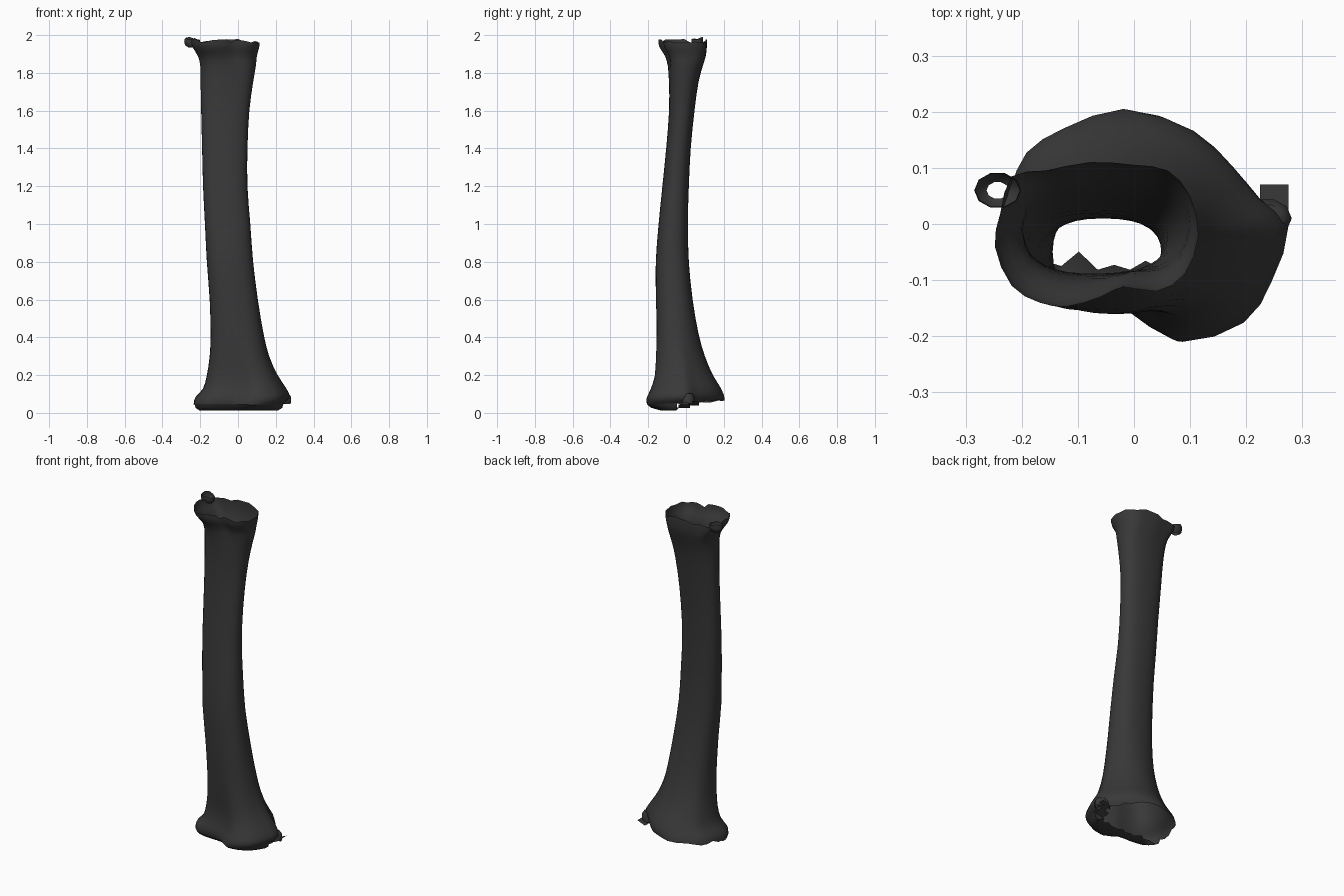
import bpy, bmesh, math, random
from mathutils import Vector

if "Cube" in bpy.data.objects:
    bpy.data.objects.remove(bpy.data.objects["Cube"])

random.seed(4)
mat = bpy.data.materials.new("dark_grey")
mat.diffuse_color = (0.04, 0.04, 0.04, 1)
mat.use_nodes = True
mat.node_tree.nodes["Principled BSDF"].inputs["Base Color"].default_value = mat.diffuse_color


def catmull(pts, closed, n=2):
    """Smooth resampling of a row of vectors."""
    m, out = len(pts), []
    get = (lambda i: pts[i % m]) if closed else (lambda i: pts[max(0, min(m - 1, i))])
    for i in range(m if closed else m - 1):
        a, b, c, d = (get(i + k) for k in (-1, 0, 1, 2))
        for s in range(n):
            t = s / n
            out.append(0.5 * (2 * b + (c - a) * t + (2 * a - 5 * b + 4 * c - d) * t * t
                              + (3 * b - a - 3 * c + d) * t ** 3))
    if not closed:
        out.append(pts[-1])
    return out


def sheet(name, rows, closed):
    """Skin rows of points into a smooth open surface."""
    bm = bmesh.new()
    grid = [[bm.verts.new(p) for p in r] for r in rows]
    n = len(rows[0])
    for a, b in zip(grid, grid[1:]):
        for j in range(n if closed else n - 1):
            k = (j + 1) % n
            bm.faces.new((a[j], a[k], b[k], b[j]))
    me = bpy.data.meshes.new(name)
    bm.to_mesh(me)
    bm.free()
    me.materials.append(mat)
    ob = bpy.data.objects.new(name, me)
    bpy.context.collection.objects.link(ob)
    bpy.context.view_layer.objects.active = ob
    ob.select_set(True)
    bpy.ops.object.shade_smooth_by_angle(angle=math.radians(50))
    ob.select_set(False)
    return ob


# outlines of the two joint ends, counter-clockwise from +x
LOW = [(.27, 0), (.22, .05), (.17, .11), (.10, .175), (-.01, .21), (-.12, .175), (-.19, .13), (-.22, .06),
       (-.235, -.02), (-.22, -.09), (-.17, -.14), (-.08, -.155), (0, -.16), (.08, -.21), (.19, -.175), (.24, -.10)]
TOP = [(.115, -.02), (.10, .05), (.06, .095), (0, .105), (-.08, .11), (-.16, .095), (-.22, .085), (-.24, .02),
       (-.25, -.04), (-.22, -.11), (-.17, -.14), (-.12, -.147), (-.06, -.13), (-.02, -.112), (.04, -.12), (.09, -.09)]


def unit(outline):
    xs, ys = zip(*outline)
    return [Vector(((x - min(xs)) / (max(xs) - min(xs)) * 2 - 1,
                    (y - min(ys)) / (max(ys) - min(ys)) * 2 - 1)) for x, y in outline]


def sgnpow(v, e):
    return math.copysign(abs(v) ** e, v)


oval = [Vector((sgnpow(math.cos(k * math.pi / 8), .85), sgnpow(math.sin(k * math.pi / 8), .85))) for k in range(16)]
ends = {"low": unit(LOW), "top": unit(TOP)}

# z, x min, x max, y min, y max, amount of end outline
SECTIONS = [
    (.055, -.235, .25, -.205, .205, 1), (.085, -.225, .275, -.21, .20, 1),
    (.13, -.185, .255, -.19, .18, .9), (.20, -.165, .21, -.168, .14, .75),
    (.30, -.15, .165, -.163, .10, .5), (.42, -.145, .135, -.16, .066, .25),
    (.60, -.15, .105, -.16, .035, .05), (.80, -.165, .08, -.16, .015, 0),
    (1.0, -.175, .065, -.145, .01, 0), (1.2, -.185, .05, -.125, .015, 0),
    (1.4, -.19, .05, -.105, .025, 0), (1.6, -.195, .06, -.09, .045, .05),
    (1.75, -.198, .08, -.092, .066, .2), (1.84, -.20, .095, -.10, .09, .5),
    (1.89, -.213, .10, -.113, .105, .8), (1.935, -.24, .112, -.14, .11, 1),
    (1.965, -.248, .115, -.147, .11, 1)]

rows = []
for z, x0, x1, y0, y1, w in SECTIONS:
    ring = []
    for o, e in zip(oval, ends["low" if z < 1 else "top"]):
        p = o.lerp(e, w)
        dz = .015 * p.y * max(0, 1 - z / .3) if z < .3 else 0
        ring.append(Vector(((x0 + x1) / 2 + p.x * (x1 - x0) / 2, (y0 + y1) / 2 + p.y * (y1 - y0) / 2, z + dz)))
    rows.append(catmull(ring, True))
rows = [list(r) for r in zip(*[catmull(list(c), False) for c in zip(*rows)])]
# worn, ragged rims
for p in rows[-1]:
    p.z += random.uniform(-.008, .016)
for p in rows[0][:18]:
    p.z += random.uniform(-.012, .008)
sheet("bone_shaft", rows, True)

# front underside of the lower joint, curling inward to a ragged edge
front = rows[0][17:32]
lip = [front]
for shrink, pull, z in ((.97, .15, .027), (.88, .5, .013), (.75, .95, .028)):
    row = []
    for p in front:
        rag = random.uniform(-.02, .02) if pull > .9 else 0
        row.append(Vector((p.x * shrink, p.y + (-.065 - p.y) * pull * (1 if p.y < -.065 else .3) + rag, z)))
    lip.append(row)
sheet("lower_joint_underside", lip, False)


def curl(name, centre, profile, flip, n=10):
    """Small rolled cup of surface left on a rim."""
    rings = []
    for r, h in profile:
        rings.append([Vector(centre) + Vector((r * 1.1 * math.cos(2 * math.pi * k / n), r * .85 * math.sin(2 * math.pi * k / n),
                                               flip * (h + (random.uniform(-.01, .01) if h > .02 else 0))))
                      for k in range(n)])
    sheet(name, rings, True)


curl("upper_rim_curl", (-.243, .06, 1.955), [(.018, -.02), (.034, -.008), (.038, .012), (.036, .03)], 1)
curl("lower_rim_curl", (.235, .01, .085), [(.012, -.02), (.03, -.018), (.042, 0), (.042, .03)], -1)

# loose flakes under the lower rim
for i, (x, y, z) in enumerate([(.22, -.01, .035), (.25, .04, .05)]):
    sheet(f"loose_flake_{i + 1}", [[Vector((x + a * .025, y + b * .03, z + a * .01)) for b in (-1, 1)]
                                   for a in (-1, 1)], False)
